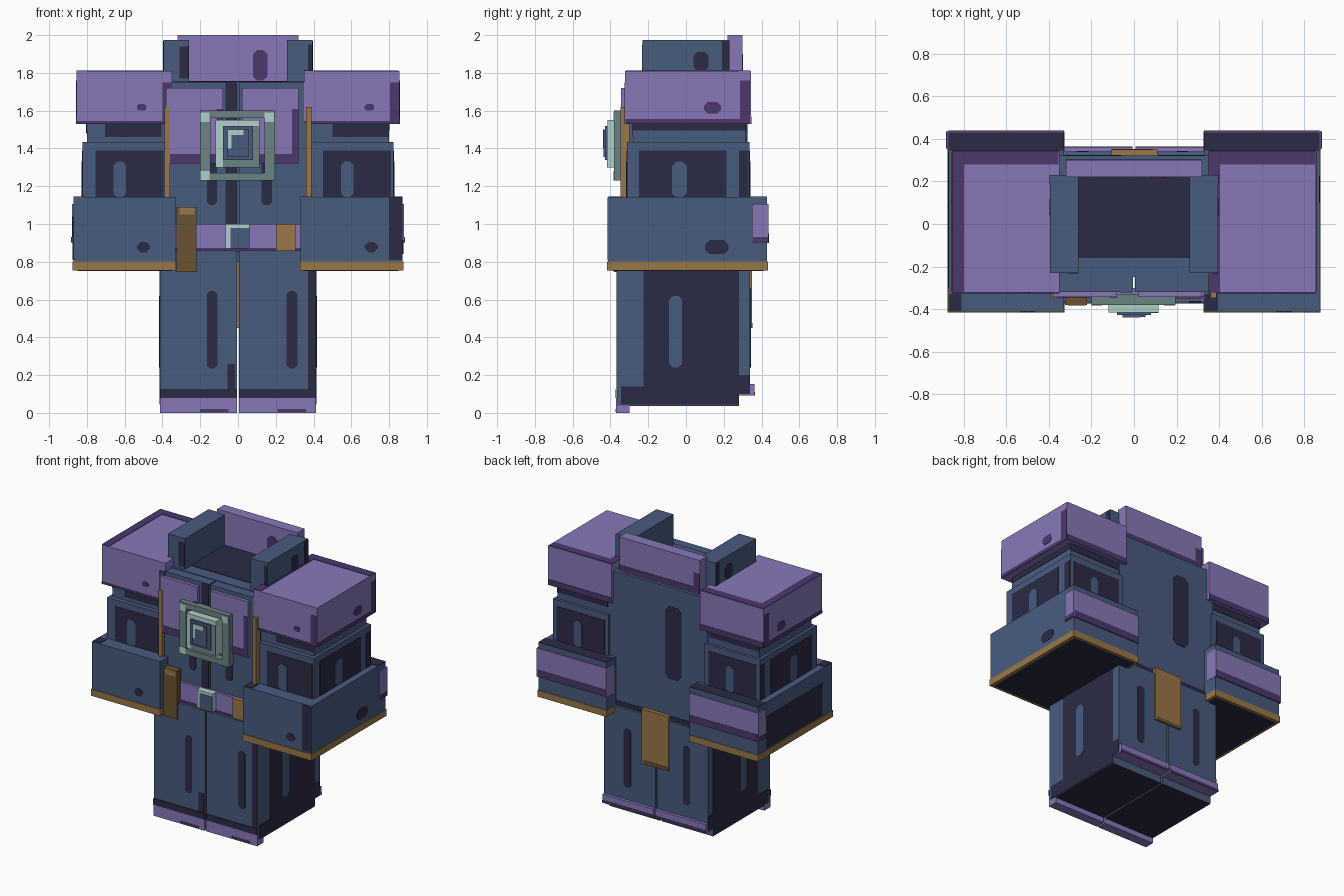
import bpy, bmesh

cube = bpy.data.objects.get("Cube")
if cube:
    bpy.data.objects.remove(cube, do_unlink=True)


def material(name, red, green, blue):
    mat = bpy.data.materials.new(name)
    mat.use_nodes = True
    colour = [(c / 255) ** 2.2 for c in (red, green, blue)] + [1]
    mat.diffuse_color = colour
    mat.node_tree.nodes["Principled BSDF"].inputs["Base Color"].default_value = colour
    return mat


slate = material("slate blue", 74, 92, 125)
navy = material("dark navy", 47, 47, 71)
purple = material("soft purple", 135, 119, 183)
plum = material("dark plum", 78, 58, 107)
gold = material("old gold", 151, 119, 73)
bronze = material("dark bronze", 105, 83, 52)
mint = material("pale mint", 174, 208, 203)
sage = material("grey sage", 108, 131, 131)


def prism(name, mat, axis, outline, low, high):
    """Extrude a 2D outline along an axis (0 = x, 1 = y, 2 = z)."""
    bm = bmesh.new()
    rings = []
    for depth in (low, high):
        ring = []
        for point in outline:
            co = list(point)
            co.insert(axis, depth)
            ring.append(bm.verts.new(co))
        rings.append(ring)
        bm.faces.new(ring)
    count = len(outline)
    for i in range(count):
        j = (i + 1) % count
        bm.faces.new((rings[0][i], rings[0][j], rings[1][j], rings[1][i]))
    bmesh.ops.recalc_face_normals(bm, faces=bm.faces)
    mesh = bpy.data.meshes.new(name)
    bm.to_mesh(mesh)
    bm.free()
    mesh.materials.append(mat)
    obj = bpy.data.objects.new(name, mesh)
    bpy.context.collection.objects.link(obj)
    return obj


def rectangle(u, v, cut=0):
    """Rectangle outline, optionally with cut corners."""
    (a, b), (c, d) = sorted(u), sorted(v)
    if not cut:
        return [(a, c), (b, c), (b, d), (a, d)]
    return [(a + cut, c), (b - cut, c), (b, c + cut), (b, d - cut),
            (b - cut, d), (a + cut, d), (a, d - cut), (a, c + cut)]


def box(name, mat, x, y, z, side=1):
    x = [side * value for value in x]
    return prism(name, mat, 2, rectangle(x, y), *z)


FACES = {"front": (1, -1), "back": (1, 1), "left": (0, 1), "right": (0, -1),
         "top": (2, 1), "bottom": (2, -1)}


def patch(name, mat, face, at, u, v, cut=0):
    """Thin painted plate lying on one face of a part."""
    axis, sign = FACES[face]
    return prism(name, mat, axis, rectangle(u, v, cut), at - sign * .002, at + sign * .003)


# Torso core, split jacket front and neck opening
box("torso", slate, x=(-.395, .395), y=(-.25, .322), z=(.8, 1.755))
patch("neck_floor", navy, "top", 1.755, u=(-.26, .26), v=(-.16, .22))
patch("back_stripe", navy, "back", .322, u=(-.19, -.06), v=(1.1, 1.62), cut=.03)
patch("back_hem_shade", navy, "back", .322, u=(-.395, .395), v=(.8, .835))
for side in (-1, 1):
    box("jacket_front", slate, x=(.005, .38), y=(-.32, -.25), z=(.85, 1.75), side=side)
patch("jacket_shadow", navy, "front", -.32, u=(-.065, -.008), v=(1, 1.75))
for start in (-.165, .125):
    patch("jacket_stripe", navy, "front", -.32, u=(start, start + .055), v=(1.1, 1.34), cut=.015)

# Collar
for side in (-1, 1):
    box("collar_side", slate, x=(.26, .395), y=(-.23, .23), z=(1.75, 1.975), side=side)
    face = "left" if side > 0 else "right"
    patch("collar_spot", navy, face, side * .395, u=(.04, .12), v=(1.81, 1.91), cut=.02)
    patch("collar_edge", navy, face, side * .395, u=(.19, .23), v=(1.76, 1.97))
patch("collar_front_mark", navy, "front", -.23, u=(-.31, -.26), v=(1.77, 1.94))
patch("collar_front_mark", navy, "front", -.23, u=(.37, .395), v=(1.77, 1.95))
box("collar_back", purple, x=(-.32, .32), y=(.22, .3), z=(1.75, 2))
patch("collar_inner_spot", plum, "front", .22, u=(.08, .155), v=(1.76, 1.92), cut=.02)
patch("collar_back_shade", plum, "back", .3, u=(-.32, .32), v=(1.76, 1.8))
patch("collar_back_shade", plum, "back", .3, u=(-.32, -.27), v=(1.8, 1.9))

# Chest plates
for left in (-.38, .02):
    box("chest_plate", purple, x=(left, left + .3), y=(-.343, -.31), z=(1.32, 1.72))
    patch("chest_plate_lower_edge", plum, "front", -.343, u=(left, left + .3), v=(1.32, 1.37))
    patch("chest_plate_side_edge", plum, "front", -.343, u=(left + .265, left + .3), v=(1.37, 1.61))

# Chest emblem: square frame around stepped blocks
for left in (-.2, .14):
    box("emblem_frame_upright", sage, x=(left, left + .055), y=(-.38, -.33), z=(1.27, 1.56))
for bottom in (1.23, 1.56):
    box("emblem_frame_rail", sage, x=(-.2, .195), y=(-.38, -.33), z=(bottom, bottom + .04))
for left, bottom in ((-.2, 1.23), (.14, 1.54), (-.2, 1.54)):
    patch("emblem_corner", mint, "front", -.38, u=(left, left + .05), v=(bottom, bottom + .05))
box("emblem_base", mint, x=(-.12, .115), y=(-.415, -.34), z=(1.3, 1.55))
patch("emblem_base_shade", sage, "front", -.415, u=(.08, .115), v=(1.3, 1.52))
patch("emblem_base_shade", sage, "front", -.415, u=(-.08, .08), v=(1.3, 1.34))
box("emblem_step", slate, x=(-.08, .08), y=(-.428, -.41), z=(1.34, 1.52))
box("emblem_gem", slate, x=(-.055, .055), y=(-.438, -.42), z=(1.355, 1.5))
patch("emblem_gem_shine", mint, "front", -.437, u=(-.055, .03), v=(1.47, 1.5))
patch("emblem_gem_shine", mint, "front", -.437, u=(-.055, -.035), v=(1.4, 1.47))

# Belt, buckle, pouches, straps and tail flap
box("belt", purple, x=(-.36, .36), y=(-.338, -.3), z=(.85, 1))
patch("belt_lower_edge", plum, "front", -.338, u=(-.36, .36), v=(.85, .872))
box("belt_buckle", mint, x=(-.065, .06), y=(-.375, -.33), z=(.87, 1))
patch("buckle_centre", slate, "front", -.375, u=(-.04, .06), v=(.87, .98))
box("right_pouch", bronze, x=(-.325, -.22), y=(-.38, -.33), z=(.745, 1.09))
patch("pouch_top_edge", gold, "front", -.38, u=(-.31, -.23), v=(1.05, 1.09))
box("left_pouch", gold, x=(.2, .305), y=(-.35, -.32), z=(.71, 1))
patch("pouch_lower_edge", bronze, "front", -.35, u=(.2, .29), v=(.71, .74))
for side in (-1, 1):
    box("chest_strap", gold, x=(.36, .388), y=(-.348, -.3), z=(1.1, 1.62), side=side)
box("tail_flap", gold, x=(-.105, .11), y=(.315, .35), z=(.45, .84))
patch("tail_flap_edge", bronze, "back", .35, u=(-.105, .09), v=(.45, .475))

# Legs with a stepped heel, foot trims and painted stripes
leg_profile = [(-.365, .04), (.28, .04), (.28, .1), (.34, .1), (.34, .8), (-.365, .86)]
for side in (-1, 1):
    face = "left" if side > 0 else "right"
    inner, outer = .006 * side, .412 * side
    prism("leg", slate, 0, leg_profile, inner, outer)
    patch("sole_shade", navy, "bottom", .04, u=(inner, outer), v=(-.3, .28))
    box("toe_trim", purple, x=(.006, .412), y=(-.37, -.3), z=(0, .08), side=side)
    box("heel_trim", purple, x=(.006, .411), y=(.27, .362), z=(.092, .152), side=side)
    patch("leg_ankle_shade", navy, "front", -.37, u=(inner, outer), v=(.08, .125))
    patch("heel_trim_shade", plum, "back", .362, u=(inner, outer), v=(.092, .11))
    patch("leg_side_shade", navy, face, outer, u=(-.225, .28), v=(.14, .85))
    patch("leg_side_shade", navy, face, outer, u=(-.345, .28), v=(.045, .14))
    patch("leg_side_shade", navy, face, outer, u=(.28, .34), v=(.1, .2))
    patch("leg_side_stripe", slate, face, outer + side * .003, u=(-.09, -.02), v=(.24, .62), cut=.02)
for left in (-.165, .258):
    patch("leg_front_stripe", navy, "front", -.365, u=(left, left + .056), v=(.235, .645), cut=.016)
for left in (-.055, .37):
    patch("leg_front_edge", navy, "front", -.365, u=(left, left + .04), v=(.125, .26))
patch("leg_outer_edge", navy, "front", -.365, u=(.37, .41), v=(.26, .84))
for left in (-.27, .2):
    patch("leg_back_stripe", navy, "back", .34, u=(left, left + .055), v=(.24, .66), cut=.016)
for left in (-.2, .21):
    patch("toe_trim_mark", plum, "front", -.37, u=(left, left + .15), v=(.005, .02))

# Arms, from shoulder pad down to the flared cuff
for side in (-1, 1):
    face = "left" if side > 0 else "right"
    box("shoulder_pad", purple, x=(.35, .855), y=(-.323, .343), z=(1.53, 1.81), side=side)
    box("arm_gap", slate, x=(.38, .8), y=(-.28, .315), z=(1.43, 1.54), side=side)
    box("upper_arm", slate, x=(.38, .822), y=(-.312, .335), z=(1.1, 1.435), side=side)
    box("cuff", slate, x=(.33, .872), y=(-.412, .43), z=(.79, 1.143), side=side)
    box("cuff_back_band", purple, x=(.328, .88), y=(.35, .437), z=(.9, 1.105), side=side)
    box("cuff_hem", gold, x=(.327, .876), y=(-.417, .434), z=(.755, .802), side=side)
    box("cuff_underside", navy, x=(.35, .85), y=(-.39, .41), z=(.75, .76), side=side)

    # Painted marks on the outer side
    pad, gap, arm, cuff = .855 * side, .8 * side, .822 * side, .872 * side
    patch("pad_side_edge", plum, face, pad, u=(-.32, .34), v=(1.53, 1.555))
    patch("pad_side_edge", plum, face, pad, u=(.285, .34), v=(1.555, 1.76))
    patch("pad_side_spot", plum, face, pad, u=(.095, .185), v=(1.585, 1.645), cut=.02)
    patch("gap_side_shade", navy, face, gap, u=(-.28, .315), v=(1.495, 1.53))
    patch("arm_side_shade", navy, face, arm, u=(-.25, .215), v=(1.143, 1.39))
    patch("arm_side_shade", navy, face, arm, u=(.28, .33), v=(1.143, 1.39))
    patch("arm_side_stripe", slate, face, arm + side * .003, u=(-.075, .005), v=(1.14, 1.33), cut=.025)
    patch("cuff_side_spot", navy, face, cuff, u=(.1, .225), v=(.84, .915), cut=.025)
    patch("band_side_edge", plum, face, side * .88, u=(.355, .435), v=(.902, .93))

    # Painted marks on front, back and top, shifted so both arms match
    low = .35 if side > 0 else -.855
    patch("pad_top_edge", plum, "top", 1.81, u=(low, low + .055), v=(-.32, .34))
    patch("pad_top_edge", plum, "top", 1.81, u=(low + .055, low + .5), v=(.28, .34))
    patch("pad_front_edge", plum, "front", -.323, u=(low + .455, low + .505), v=(1.53, 1.75))
    patch("pad_front_edge", plum, "front", -.323, u=(low, low + .455), v=(1.53, 1.545))
    patch("pad_front_spot", plum, "front", -.323, u=(low + .32, low + .37), v=(1.6, 1.635), cut=.01)
    patch("pad_back_edge", plum, "back", .343, u=(low, low + .505), v=(1.53, 1.57))
    patch("gap_front_shade", navy, "front", -.28, u=(low + .15, low + .45), v=(1.46, 1.53))
    patch("gap_back_shade", navy, "back", .315, u=(low + .05, low + .45), v=(1.48, 1.53))
    patch("arm_front_shade", navy, "front", -.312, u=(low + .1, low + .46), v=(1.143, 1.39))
    patch("arm_front_stripe", slate, "front", -.315, u=(low + .195, low + .262), v=(1.14, 1.33), cut=.02)
    patch("arm_back_shade", navy, "back", .335, u=(low + .06, low + .44), v=(1.143, 1.39))
    patch("arm_back_stripe", slate, "back", .338, u=(low + .24, low + .3), v=(1.14, 1.33), cut=.02)
    patch("cuff_front_spot", navy, "front", -.412, u=(low + .32, low + .39), v=(.85, .905), cut=.02)
    patch("cuff_top_shade", navy, "top", 1.143, u=(.33 * side, cuff), v=(.345, .43))
    patch("cuff_top_corner", navy, "top", 1.143, u=(low - .015, low + .045), v=(-.41, -.33))
    patch("band_back_edge", plum, "back", .436, u=(.33 * side, cuff), v=(.9, .95))
patch("cuff_front_edge", navy, "front", -.412, u=(.8, .87), v=(.81, 1.14))
patch("cuff_right_shade", navy, "right", -.872, u=(-.3, .34), v=(.81, 1.04))
